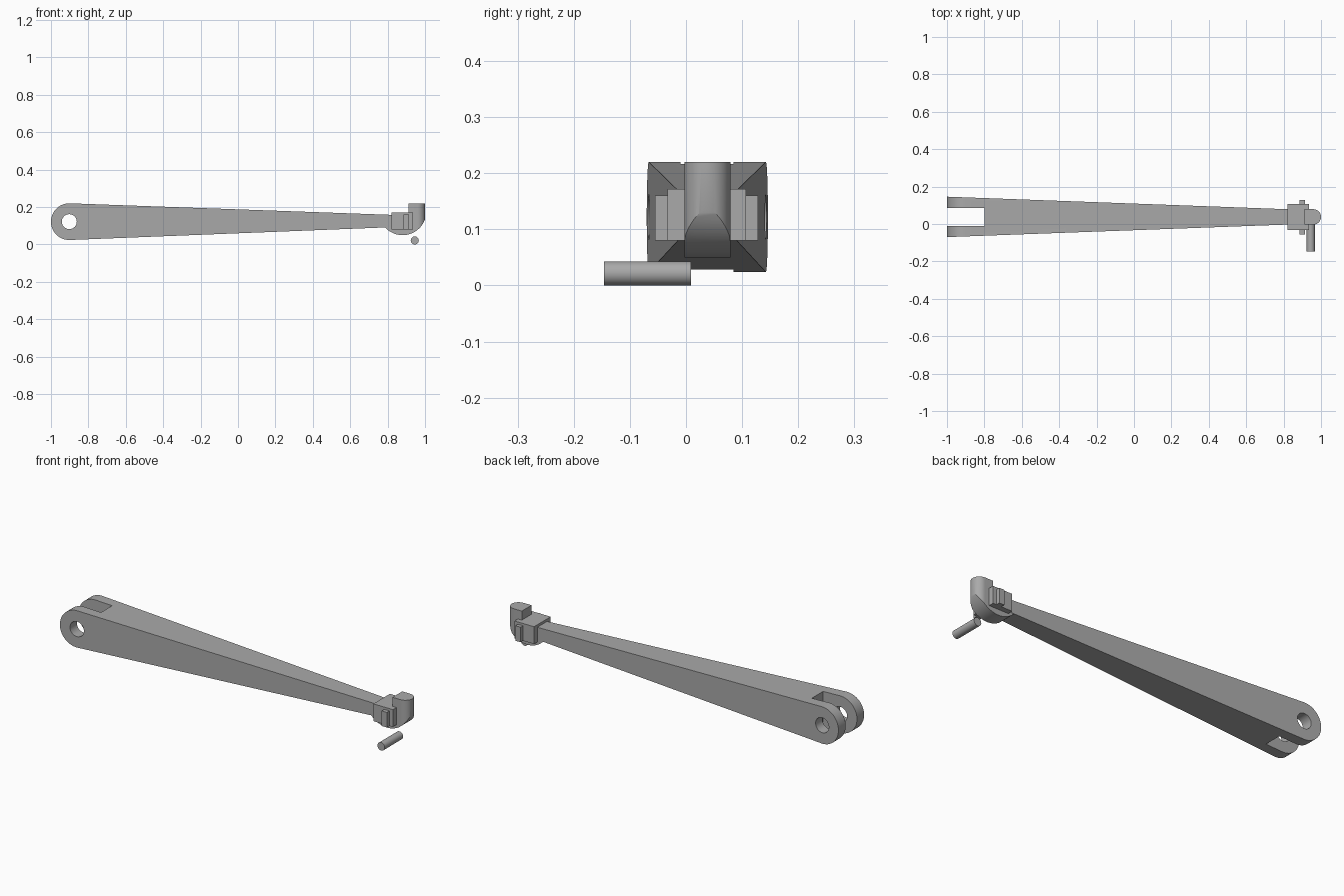
import bpy, bmesh
from math import radians, cos, sin
from mathutils import Vector

cube = bpy.data.objects.get("Cube")
if cube:
    bpy.data.objects.remove(cube, do_unlink=True)

MID = 0.038  # centre plane of the lever across its width

grey = bpy.data.materials.new("plain grey")
grey.use_nodes = True
grey.diffuse_color = (0.4, 0.4, 0.4, 1)
for node in grey.node_tree.nodes:
    if node.type == 'BSDF_PRINCIPLED':
        node.inputs["Base Color"].default_value = grey.diffuse_color


def arc(cx, cy, r, start, end, steps):
    angles = [radians(start + (end - start) * i / steps) for i in range(steps + 1)]
    return [(cx + r * cos(a), cy + r * sin(a)) for a in angles]


def prism(name, points, low, high, axis='Y'):
    """Extrude an outline along Y (points are x, z) or along Z (points are x, y)."""
    place = (lambda p: (p[0], low, p[1])) if axis == 'Y' else (lambda p: (p[0], p[1], low))
    shift = Vector((0, high - low, 0)) if axis == 'Y' else Vector((0, 0, high - low))
    bm = bmesh.new()
    face = bm.faces.new([bm.verts.new(place(p)) for p in points])
    out = bmesh.ops.extrude_face_region(bm, geom=[face])
    verts = [v for v in out["geom"] if isinstance(v, bmesh.types.BMVert)]
    bmesh.ops.translate(bm, verts=verts, vec=shift)
    bmesh.ops.recalc_face_normals(bm, faces=bm.faces)
    mesh = bpy.data.meshes.new(name)
    bm.to_mesh(mesh)
    bm.free()
    mesh.materials.append(grey)
    obj = bpy.data.objects.new(name, mesh)
    bpy.context.collection.objects.link(obj)
    return obj


def rect(x0, x1, z0, z1):
    return [(x0, z0), (x1, z0), (x1, z1), (x0, z1)]


def carve(obj, tool, operation='DIFFERENCE'):
    """Bake a boolean into the part and remove its tool."""
    tool.hide_render = True
    mod = obj.modifiers.new("cut", 'BOOLEAN')
    mod.operation, mod.solver, mod.object = operation, 'EXACT', tool
    bpy.context.view_layer.update()
    graph = bpy.context.evaluated_depsgraph_get()
    mesh = bpy.data.meshes.new_from_object(obj.evaluated_get(graph))
    obj.modifiers.clear()
    obj.data = mesh
    bpy.data.objects.remove(tool, do_unlink=True)


def smooth(obj):
    obj.data.shade_smooth()
    obj.data.set_sharp_from_angle(angle=radians(30))


# Tapered arm with a rounded fork end
outline = arc(-0.902, 0.122, 0.098, 88, 272, 40) + [(0.86, 0.094), (0.86, 0.157)]
arm = prism("tapered_arm", outline, -1, 1)
for v in arm.data.vertices:
    half_width = 0.108 - (v.co.x + 1) * 0.0368
    v.co.y = MID + v.co.y * half_width
carve(arm, prism("fork_slot", rect(-1.1, -0.8, -0.1, 0.4), -0.01, 0.085))
carve(arm, prism("pivot_hole", arc(-0.902, 0.122, 0.04, 0, 351, 39), -0.3, 0.4))
smooth(arm)

# Cross block and the narrower lug passing through it
prism("cross_block", rect(0.82, 0.935, 0.08, 0.172), MID - 0.071, MID + 0.069)
prism("side_lugs", rect(0.885, 0.915, 0.08, 0.16), MID - 0.093, MID + 0.09)

# Upturned hook: side outline limited by a round-nosed plan
side = arc(0.88, 0.177, 0.127, 223, 341, 36) + [
    (1.0, 0.22), (0.912, 0.22), (0.912, 0.13), (0.787, 0.13)]
hook = prism("upturned_hook", side, MID - 0.041, MID + 0.041)
nose = arc(0.959, MID, 0.041, -90, 90, 24) + [(0.7, MID + 0.041), (0.7, MID - 0.041)]
carve(hook, prism("nose_plan", nose, -0.1, 0.4, 'Z'), 'INTERSECT')
smooth(hook)

# Loose pin lying under the hook
pin = prism("loose_pin", arc(0.945, 0.0215, 0.0215, 0, 348.75, 31), -0.146, 0.009)
smooth(pin)
